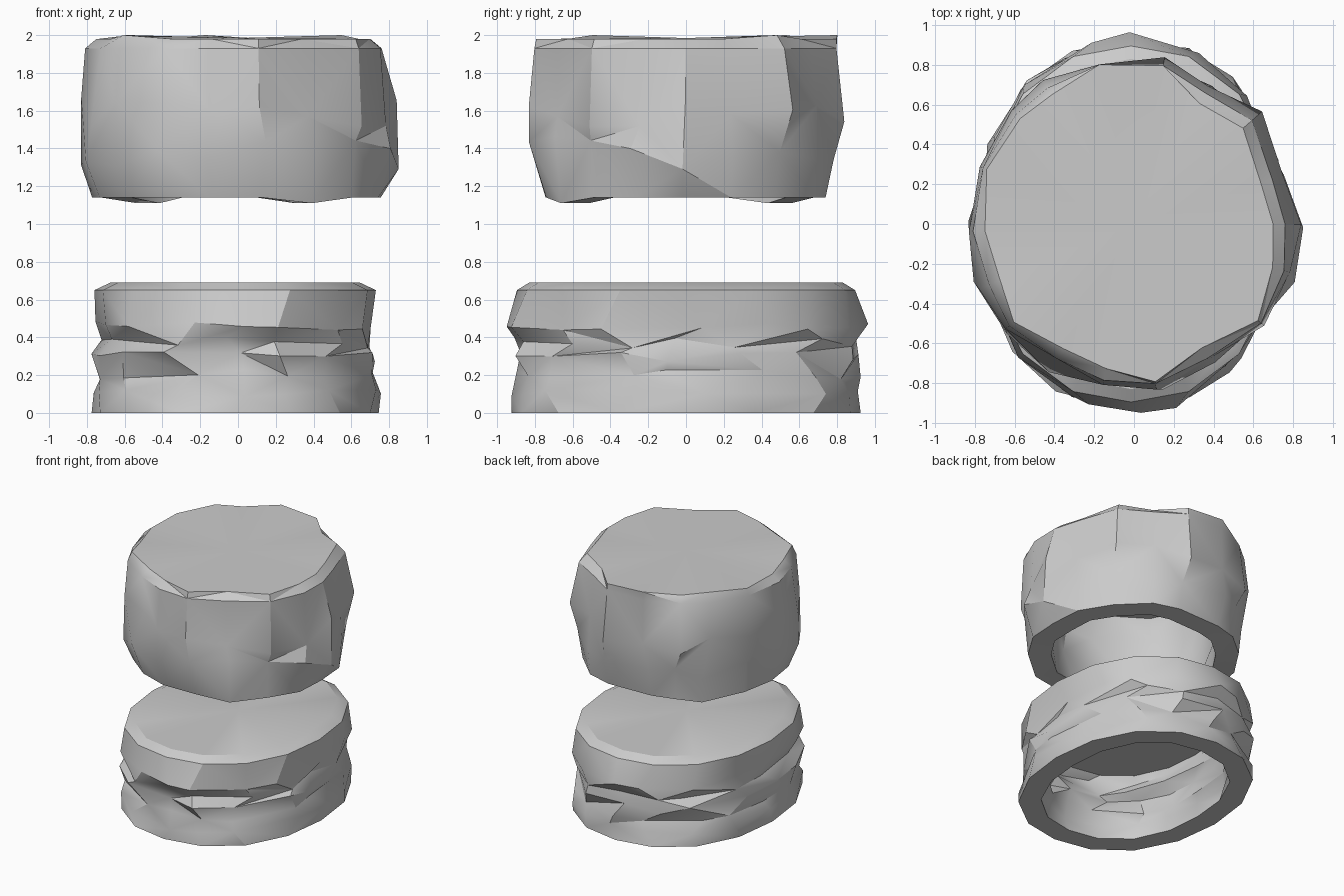
import bpy, bmesh, math, random

if "Cube" in bpy.data.objects:
    bpy.data.objects.remove(bpy.data.objects["Cube"])


def shell(name, outer, wall):
    """Hollow cap: outer rings (bottom to top), inner rings offset by the wall, open below."""
    bm = bmesh.new()
    n = len(outer[0])
    top_z = sum(p[2] for p in outer[-1]) / n
    inner = []
    for k, ring in enumerate(outer[:-1]):
        pts = []
        for x, y, z in ring:
            r = math.hypot(x, y)
            f = (r - wall) / r
            pts.append((x * f, y * f, z if k == 0 else min(z, top_z - wall)))
        inner.append(pts)
    o = [[bm.verts.new(p) for p in ring] for ring in outer]
    i = [[bm.verts.new(p) for p in ring] for ring in inner]

    def bridge(a, b, odd):
        for j in range(n):
            q = (j + 1) % n
            if (j + odd) % 2:
                bm.faces.new((a[j], a[q], b[q]))
                bm.faces.new((a[j], b[q], b[j]))
            else:
                bm.faces.new((a[j], a[q], b[j]))
                bm.faces.new((a[q], b[q], b[j]))

    def cap(ring, z):
        c = bm.verts.new((0, 0, z))
        for j in range(n):
            bm.faces.new((ring[j], ring[(j + 1) % n], c))

    for rings in (o, i):
        for k in range(len(rings) - 1):
            bridge(rings[k], rings[k + 1], k)
    bridge(o[0], i[0], 0)
    cap(o[-1], top_z)
    cap(i[-1], top_z - wall)
    bmesh.ops.recalc_face_normals(bm, faces=bm.faces)
    me = bpy.data.meshes.new(name)
    bm.to_mesh(me)
    bm.free()
    ob = bpy.data.objects.new(name, me)
    bpy.context.collection.objects.link(ob)
    bpy.ops.object.select_all(action='DESELECT')
    ob.select_set(True)
    bpy.context.view_layer.objects.active = ob
    bpy.ops.object.shade_smooth_by_angle(angle=math.radians(30))


# Lower rock: oval, layered in horizontal ledges
random.seed(4)
N = 16
levels = [(0.0, 0.76, 0.925, 0), (0.10, 0.76, 0.92, .025), (0.20, 0.735, 0.90, .03),
          (0.29, 0.755, 0.905, .035), (0.37, 0.715, 0.91, .03), (0.46, 0.73, 0.945, .025),
          (0.65, 0.745, 0.895, 0), (0.69, 0.66, 0.83, 0)]
rings = []
for k, (z, rx, ry, jit) in enumerate(levels):
    ring = []
    for j in range(N):
        a = 2 * math.pi * (j + (random.uniform(-.3, .3) if jit else 0)) / N
        c, s = math.cos(a), math.sin(a)
        f = (abs(c) ** 2.2 + abs(s) ** 2.2) ** (-1 / 2.2) + random.uniform(-jit, jit)
        ring.append((rx * c * f - .015, ry * s * f, z + random.uniform(-jit, jit)))
    rings.append(ring)
shell("lower_rock", rings, 0.17)

# Upper rock: round, split into upright facets with a notched rim
random.seed(9)
rim = [.72, .69, .75, .71, .83, .84, .79, .80, .81, .77, .75, .80, .74, .76, .82, .73, .81, .75]
N = len(rim)
foot, belly, chest, shoulder, edge = [], [], [], [], []
for j, r in enumerate(rim):
    a = 2 * math.pi * j / N + random.uniform(-.05, .05)
    t = a + random.uniform(-.07, .07)
    dent = -.06 if j in (1, 3, 12, 15) else 0

    def at(rad, ang, z):
        return (rad * math.cos(ang), rad * math.sin(ang), z)

    foot.append(at(.77 + random.uniform(-.02, .02), t, 1.11 if j in (7, 15) else 1.14))
    belly.append(at(.84 + random.uniform(-.05, .02), t, 1.38 + random.uniform(-.09, .09)))
    chest.append(at(.84 + dent + random.uniform(-.02, .02), a, 1.59 + random.uniform(-.08, .08)))
    shoulder.append(at(min(r + .04, .81), a, 1.93))
    edge.append(at(r - .02, a, 2.0 if j in (2, 5, 7, 11) else 1.98))
shell("upper_rock", [foot, belly, chest, shoulder, edge], 0.17)
